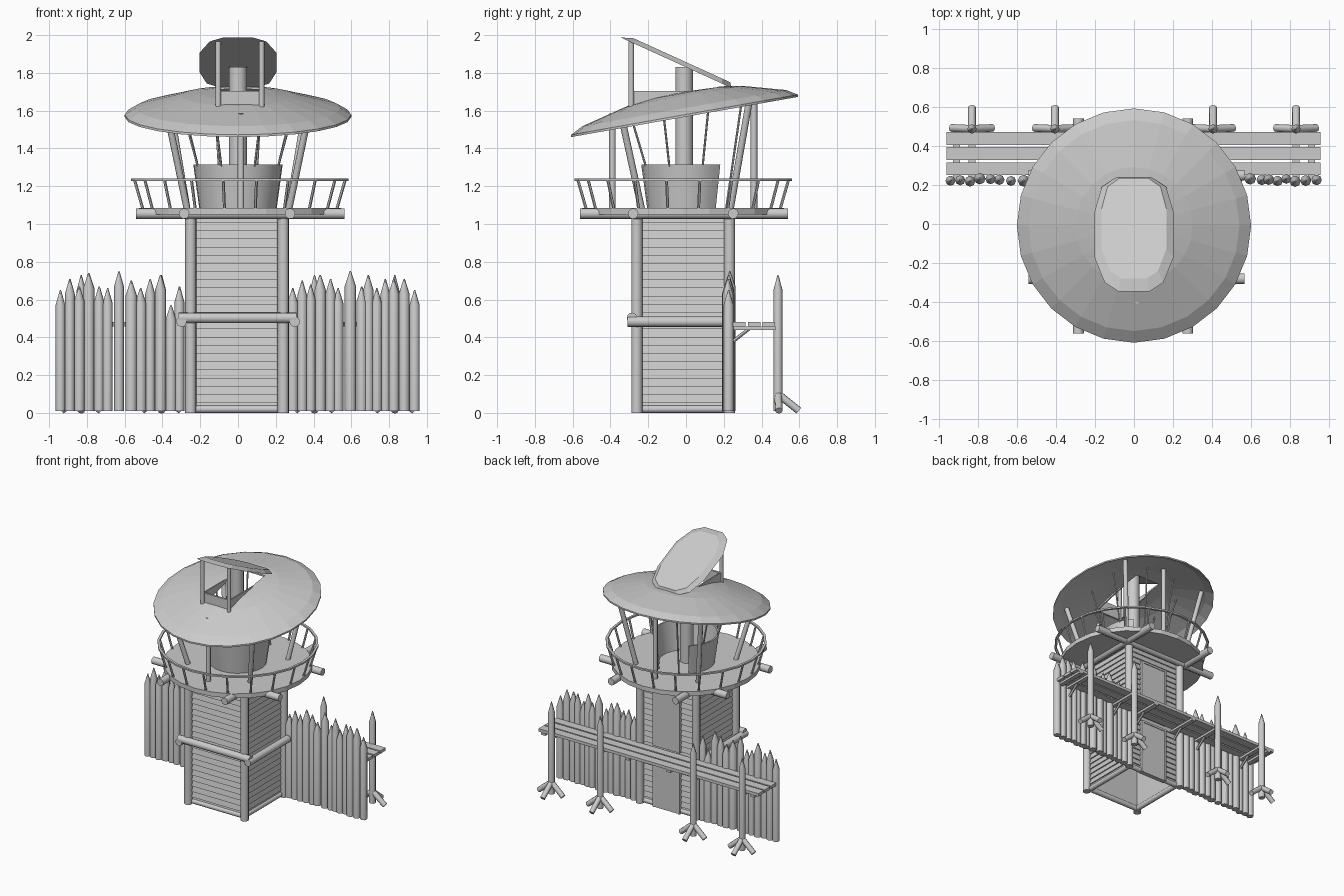
import bpy, bmesh, math, random
from mathutils import Vector

if "Cube" in bpy.data.objects:
    bpy.data.objects.remove(bpy.data.objects["Cube"])
random.seed(4)

def finish(bm, name, smooth=False):
    bmesh.ops.recalc_face_normals(bm, faces=bm.faces)
    me = bpy.data.meshes.new(name)
    bm.to_mesh(me)
    bm.free()
    ob = bpy.data.objects.new(name, me)
    bpy.context.collection.objects.link(ob)
    if smooth:
        bpy.ops.object.select_all(action='DESELECT')
        ob.select_set(True)
        bpy.context.view_layer.objects.active = ob
        bpy.ops.object.shade_smooth_by_angle(angle=math.radians(50))
    return ob

def loft(bm, rings, closed=False):
    # skin between rings of equal length, capped unless the rings form a loop
    vs = [[bm.verts.new(p) for p in r] for r in rings]
    n = len(vs[0])
    pairs = list(zip(vs, vs[1:])) + ([(vs[-1], vs[0])] if closed else [])
    for a, b in pairs:
        for i in range(n):
            bm.faces.new((a[i], a[(i + 1) % n], b[(i + 1) % n], b[i]))
    if not closed:
        bm.faces.new(vs[0])
        bm.faces.new(vs[-1])

def log(bm, p0, p1, r, tip=0, n=10):
    p0, p1 = Vector(p0), Vector(p1)
    d = (p1 - p0).normalized()
    u = d.orthogonal().normalized()
    w = d.cross(u)
    def ring(c, rr):
        return [c + rr * (math.cos(t) * u + math.sin(t) * w)
                for t in (2 * math.pi * i / n for i in range(n))]
    rings = [ring(p0, r), ring(p1 - d * tip, r)]
    if tip:
        rings.append(ring(p1, r * 0.12))
    loft(bm, rings)

def box(bm, x0, x1, y0, y1, z0, z1):
    loft(bm, [[(x0, y0, z), (x1, y0, z), (x1, y1, z), (x0, y1, z)] for z in (z0, z1)])

def logs(name, items, n=10):
    bm = bmesh.new()
    for it in items:
        log(bm, *it, n=n)
    return finish(bm, name, True)

def polar(r, a, z, cx=0.0, cy=0.0):
    return (cx + r * math.cos(a), cy + r * math.sin(a), z)

S = (-1, 1)
CX, CY, H = -0.005, -0.015, 0.245

# tower corner posts, foot frame and mid rails
corners = [(CX + sx * H, CY + sy * H) for sx in S for sy in S]
logs("corner_post", [((x, y, 0), (x, y, 1.06), 0.03) for x, y in corners])
frame = []
for s in S:
    frame.append(((CX - H, CY + s * 0.228, 0.02), (CX + H, CY + s * 0.228, 0.02), 0.02))
    frame.append(((CX + s * 0.228, CY - H, 0.02), (CX + s * 0.228, CY + H, 0.02), 0.02))
logs("foot_frame", frame)
logs("mid_rail", [((-0.315, -0.285, 0.503), (0.31, -0.285, 0.503), 0.028)] +
     [((s * 0.3, -0.31, 0.483), (s * 0.3, 0.19, 0.483), 0.028) for s in S])

# overlapping wall planks on the four sides
bm = bmesh.new()
N, top = 24, 1.05
for k in range(4):
    c, s = math.cos(k * math.pi / 2), math.sin(k * math.pi / 2)
    for i in range(N):
        z0, z1 = 0.01 + (top - 0.01) * i / N, 0.01 + (top - 0.01) * (i + 1) / N
        prof = [(0.215, z0), (0.239, z0), (0.230, z1), (0.215, z1)]
        loft(bm, [[(CX + c * d - s * t, CY + s * d + c * t, z) for d, z in prof]
                  for t in (-0.232, 0.232)])
finish(bm, "wall_planks")

# two doors on the back
for nm, z0, z1 in (("lower_door", 0.0, 0.43), ("upper_door", 0.48, 0.94)):
    bm = bmesh.new()
    box(bm, -0.10, 0.11, 0.20, 0.236, z0, z1)
    for x in (-0.105, 0.115):
        box(bm, x - 0.008, x + 0.008, 0.20, 0.241, z0, z1 + 0.008)
    box(bm, -0.105, 0.115, 0.20, 0.241, z1 - 0.008, z1 + 0.008)
    finish(bm, nm)

# pointed fence: (x in hundredths, top in hundredths)
fence = [(-94, 65), (-89, 71), (-84, 67), (-79, 74), (-735, 67), (-69, 66), (-63, 75),
         (-565, 70), (-515, 66), (-465, 71), (-41, 73), (-355, 57), (-31, 67),
         (29, 66), (34, 70), (385, 68), (435, 73), (49, 71), (53, 66), (595, 75),
         (655, 67), (69, 73), (735, 66), (78, 71), (825, 71), (88, 71), (935, 65)]
items = []
for x, t in fence:
    x = x / 1000 if abs(x) > 99 else x / 100
    y = 0.226 + random.uniform(-0.008, 0.008)
    items.append(((x, y, 0.01), (x, y, t / 100), random.uniform(0.025, 0.031), 0.08))
logs("fence_stake", items, 8)

# walkway planks, joists and braces
bm = bmesh.new()
for y0, y1 in ((0.25, 0.315), (0.327, 0.395), (0.405, 0.472)):
    box(bm, -0.96, 0.955, y0, y1, 0.457, 0.48)
finish(bm, "walkway_planks")
bm = bmesh.new()
for s in S:
    for x in (0.91, 0.83, 0.405, 0.18):
        box(bm, s * x - 0.018, s * x + 0.018, 0.23, 0.475, 0.44, 0.457)
    for x in (0.83, 0.405, 0.18):
        log(bm, (s * x, 0.245, 0.375), (s * x, 0.34, 0.45), 0.01, n=6)
finish(bm, "walkway_joists")

# walkway posts with three splayed feet
posts, feet = [], []
for x in (-0.83, -0.405, 0.405, 0.83):
    posts.append(((x, 0.487, 0.01), (x, 0.487, 0.73), 0.024, 0.08))
    for dx, dy in ((-1, 0), (1, 0), (0, 1)):
        feet.append(((x, 0.487, 0.10), (x + dx * 0.105, 0.492 + dy * 0.105, 0.012), 0.02))
logs("walkway_post", posts, 8)
logs("walkway_post_foot", feet, 8)

# platform on crossing beams
beams = []
for s in S:
    beams.append(((CX + s * 0.28, -0.56, 1.055), (CX + s * 0.28, 0.54, 1.055), 0.028))
    beams.append(((-0.54, CY + s * 0.265, 1.055), (0.565, CY + s * 0.265, 1.055), 0.028))
logs("platform_beam", beams)
PX, PY = 0.01, -0.015
A = [2 * math.pi * i / 24 for i in range(24)]
bm = bmesh.new()
loft(bm, [[polar(0.535, a, z, PX, PY) for a in A] for z in (1.05, 1.085)])
finish(bm, "platform_floor")

# railing
logs("railing_post", [(polar(0.52, a, 1.08, PX, PY), polar(0.565, a, 1.235, PX, PY), 0.008)
                      for a in (2 * math.pi * (i + 0.5) / 20 for i in range(20))], 6)
bm = bmesh.new()
loft(bm, [[polar(0.567 + r, a, z, PX, PY) for r, z in
           ((-0.009, 1.228), (0.009, 1.228), (0.009, 1.24), (-0.009, 1.24))] for a in A], True)
finish(bm, "railing_top")

# open-backed tub and central column
bm = bmesh.new()
loft(bm, [[polar(r, a, z) for r, z in ((0.205, 1.08), (0.237, 1.315), (0.225, 1.315), (0.193, 1.08))]
          for a in (math.radians(130 + 280 * i / 18) for i in range(19))])
finish(bm, "lookout_tub", True)
logs("central_column", [((0, -0.01, 1.08), (0, -0.01, 1.83), 0.048)], 12)

# tilted dish roof: height follows a radial profile on a sloping plane
PROFILE = [(0.6, 0.0), (0.54, 0.035), (0.3, 0.1), (0.2, 0.115), (0.02, 0.125)]

def roof_z(x, y):
    r, h = math.hypot(x, y + 0.008), 0.125
    for (ra, ha), (rb, hb) in zip(PROFILE, PROFILE[1:]):
        if rb <= r <= ra:
            h = ha + (hb - ha) * (ra - r) / (ra - rb)
    return 1.58 + 0.177 * y + (0 if r > 0.6 else h)

bm = bmesh.new()
outer = [[(x, y, 1.58 + 0.177 * y + h) for x, y, _ in (polar(r, a, 0, 0, -0.008) for a in A)]
         for r, h in PROFILE]
inner = [[(x, y, z - 0.012) for x, y, z in ring] for ring in reversed(outer)]
loft(bm, outer + inner, True)
roof = finish(bm, "main_roof")
bm = bmesh.new()
box(bm, -0.10, 0.115, -0.27, 0.17, 1.4, 1.9)
cutter = finish(bm, "roof_opening_cutter")
cutter.hide_render = True
mod = roof.modifiers.new("opening", 'BOOLEAN')
mod.operation, mod.solver, mod.object = 'DIFFERENCE', 'EXACT', cutter
bpy.context.view_layer.objects.active = roof
bpy.ops.object.modifier_apply(modifier=mod.name)
bpy.data.objects.remove(cutter)

# roof supports: upright front and back, leaning at the corners, thin struts on the tub
sup = [((0.015, y, 1.08), (0.015, y, roof_z(0.015, y) - 0.005), 0.018) for y in (-0.39, 0.36)]
for sx in S:
    for sy in S:
        x, y = sx * 0.37, sy * 0.34
        sup.append(((sx * 0.27, sy * 0.235, 1.08), (x, y, roof_z(x, y) - 0.005), 0.018))
logs("roof_support", sup, 8)
struts = []
for i in range(8):
    a = math.pi / 8 + i * math.pi / 4
    x, y, _ = polar(0.33, a, 0)
    z0 = 1.08 if math.sin(a) > 0.9 else 1.305
    struts.append((polar(0.23, a, z0), (x, y, roof_z(x, y) - 0.005), 0.006))
logs("thin_strut", struts, 6)

# smoke-hole curb: front panel and side wedges
bm = bmesh.new()
box(bm, -0.11, 0.125, -0.285, -0.27, 1.60, 1.705)
for x in (-0.11, 0.115):
    loft(bm, [[(xx, -0.28, 1.61), (xx, 0.05, 1.69), (xx, 0.05, 1.703), (xx, -0.28, 1.705)]
              for xx in (x, x + 0.01)])
finish(bm, "opening_curb")

# raised lid on two posts
logs("lid_post", [((x, -0.29, 1.61), (x, -0.29, 1.965), 0.015) for x in (-0.105, 0.125)], 8)
half = [(0.08, -0.345), (0.15, -0.30), (0.203, -0.17), (0.203, 0.06), (0.165, 0.19), (0.09, 0.24)]
outline = half + [(-x, y) for x, y in reversed(half)]
bm = bmesh.new()
loft(bm, [[(x, y, 1.83 - 0.455 * y) for x, y in outline],
          [(x * 0.82, -0.02 + (y + 0.05) * 0.88 + 0.0, 1.857 - 0.455 * (-0.02 + (y + 0.05) * 0.88))
           for x, y in outline]])
finish(bm, "roof_lid")
